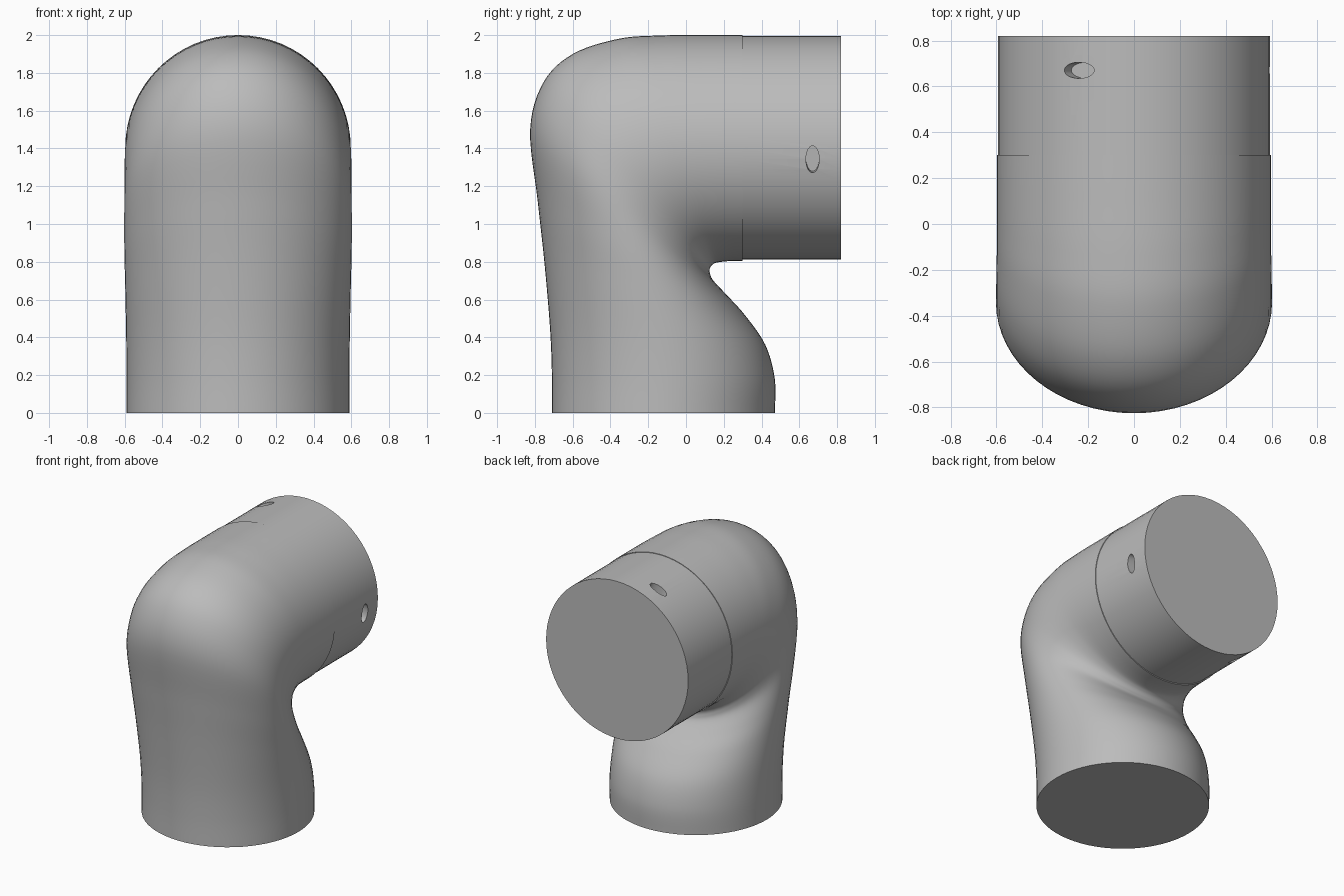
import bpy, bmesh, math
from mathutils import Vector

cube = bpy.data.objects.get("Cube")
if cube:
    bpy.data.objects.remove(cube, do_unlink=True)

grey = bpy.data.materials.new("mid grey")
grey.use_nodes = True
colour = (0.5, 0.5, 0.5, 1)
grey.diffuse_color = colour
grey.node_tree.nodes["Principled BSDF"].inputs["Base Color"].default_value = colour

SIDES = 64


def make_object(name, bm):
    bmesh.ops.recalc_face_normals(bm, faces=bm.faces)
    mesh = bpy.data.meshes.new(name)
    bm.to_mesh(mesh)
    bm.free()
    mesh.materials.append(grey)
    ob = bpy.data.objects.new(name, mesh)
    bpy.context.collection.objects.link(ob)
    return ob


def smooth(ob, angle=35):
    bpy.ops.object.select_all(action='DESELECT')
    ob.select_set(True)
    bpy.context.view_layer.objects.active = ob
    bpy.ops.object.shade_smooth_by_angle(angle=math.radians(angle))


def loft(name, rings):
    """Skin a list of closed rings and cap both ends."""
    bm = bmesh.new()
    loops = [[bm.verts.new(p) for p in ring] for ring in rings]
    for a, b in zip(loops, loops[1:]):
        for i in range(SIDES):
            j = (i + 1) % SIDES
            bm.faces.new((a[i], a[j], b[j], b[i]))
    bm.faces.new(loops[0])
    bm.faces.new(loops[-1])
    return make_object(name, bm)


def ellipse(outer, inner, half_width):
    """Ring spanning an outer and an inner point of the side profile."""
    mid, arm = (outer + inner) / 2, (outer - inner) / 2
    side = Vector((half_width, 0, 0))
    angles = [2 * math.pi * i / SIDES for i in range(SIDES)]
    return [mid + arm * math.cos(t) + side * math.sin(t) for t in angles]


def spline(p, steps):
    """Smooth curve through the points."""
    p = [p[0]] + p + [p[-1]]
    out = []
    for a, b, c, d in zip(p, p[1:], p[2:], p[3:]):
        for k in range(steps):
            t = k / steps
            out.append(b + ((c - a) * t + (2 * a - 5 * b + 4 * c - d) * t ** 2
                            + (3 * b - a - 3 * c + d) * t ** 3) / 2)
    return out + [p[-1]]


# Elbow body: outer y, z / inner y, z / half width
stations = [
    (-.71, 0, .47, 0, .59), (-.71, .2, .47, .18, .59),
    (-.72, .45, .42, .36, .592), (-.75, .8, .31, .52, .597),
    (-.785, 1.12, .21, .63, .602), (-.825, 1.5, .145, .70, .602),
    (-.755, 1.75, .128, .735, .60), (-.60, 1.9, .125, .76, .60),
    (-.36, 1.98, .135, .78, .598), (-.14, 1.998, .16, .795, .597),
    (.1, 2, .22, .803, .597), (.3, 2, .3, .805, .597)]
outer = spline([Vector((0, s[0], s[1])) for s in stations], 6)
inner = spline([Vector((0, s[2], s[3])) for s in stations], 6)
widths = spline([Vector((s[4], 0, 0)) for s in stations], 6)
body = loft("elbow_body", [ellipse(o, i, w.x) for o, i, w in zip(outer, inner, widths)])
smooth(body)

# Collar on the rear opening, slightly narrower than the body
AXIS, RADIUS = 1.404, 0.592
collar = loft("rear_collar", [
    ellipse(Vector((0, y, AXIS + RADIUS)), Vector((0, y, AXIS - RADIUS)), RADIUS)
    for y in (.28, .82)])

# Three oval sockets spaced evenly around the collar
for k in range(3):
    a = math.radians(-6 + 120 * k)
    radial = Vector((math.cos(a), 0, math.sin(a)))
    tangent = Vector((-math.sin(a), 0, math.cos(a)))
    centre = Vector((0, .67, AXIS))
    rings = []
    for r in (RADIUS - .08, RADIUS + .08):
        rings.append([centre + radial * r + tangent * .071 * math.cos(t)
                      + Vector((0, .035 * math.sin(t), 0))
                      for t in (2 * math.pi * i / SIDES for i in range(SIDES))])
    cutter = loft(f"socket_cutter_{k + 1}", rings)
    cutter.hide_render = True
    cutter.hide_set(True)
    cut = collar.modifiers.new("socket", 'BOOLEAN')
    cut.operation = 'DIFFERENCE'
    cut.solver = 'EXACT'
    cut.object = cutter
bpy.context.view_layer.objects.active = collar
collar.select_set(True)
for cut in list(collar.modifiers):
    bpy.ops.object.modifier_apply(modifier=cut.name)
for ob in [o for o in bpy.data.objects if o.name.startswith("socket_cutter")]:
    bpy.data.objects.remove(ob, do_unlink=True)
smooth(collar)
